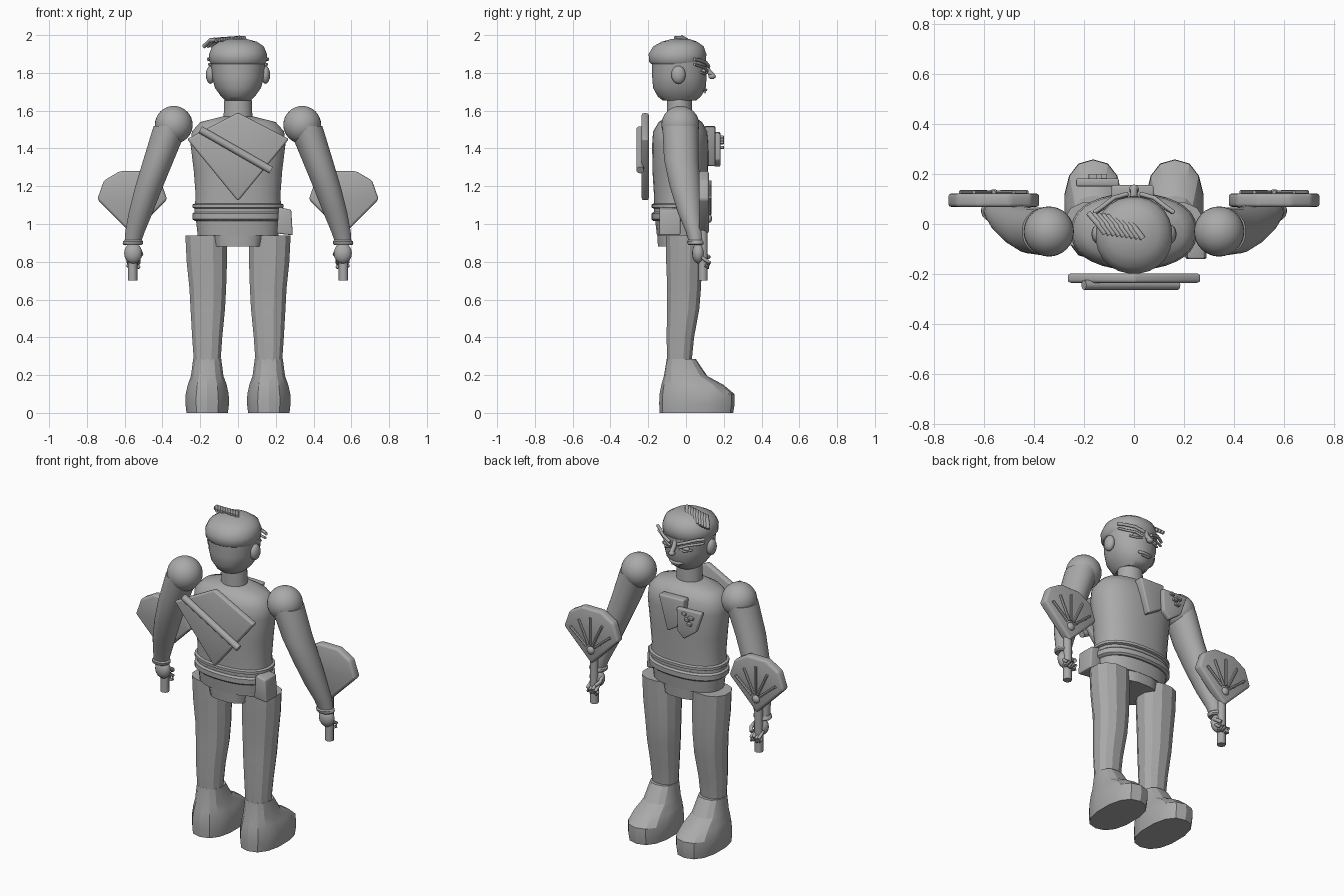
import bpy, bmesh, math
from mathutils import Vector

grey = bpy.data.materials.new("plain grey")
grey.diffuse_color = (0.4, 0.4, 0.4, 1)


def finish(name, bm, smooth=None):
    bmesh.ops.recalc_face_normals(bm, faces=bm.faces)
    me = bpy.data.meshes.new(name)
    bm.to_mesh(me)
    bm.free()
    ob = bpy.data.objects.new(name, me)
    bpy.context.collection.objects.link(ob)
    me.materials.append(grey)
    if smooth:
        bpy.ops.object.select_all(action='DESELECT')
        ob.select_set(True)
        bpy.context.view_layer.objects.active = ob
        bpy.ops.object.shade_smooth_by_angle(angle=math.radians(smooth))
    return ob


def loft(name, rings, n=24, power=2.0, smooth=40):
    """Stacked ovals: (centre x, centre y, z, half width, half depth)."""
    bm = bmesh.new()
    loops = []
    for cx, cy, z, rx, ry in rings:
        loop = []
        for i in range(n):
            a = 2 * math.pi * (i + 0.5) / n
            c, s = math.cos(a), math.sin(a)
            x = math.copysign(abs(c) ** (2 / power), c)
            y = math.copysign(abs(s) ** (2 / power), s)
            loop.append(bm.verts.new((cx + rx * x, cy + ry * y, z)))
        loops.append(loop)
    for a, b in zip(loops, loops[1:]):
        for i in range(n):
            j = (i + 1) % n
            bm.faces.new((a[i], a[j], b[j], b[i]))
    bm.faces.new(loops[0])
    bm.faces.new(loops[-1])
    return finish(name, bm, smooth)


def plate(name, pts, y0, y1, bevel=0.01):
    """Outline in x and z, thick from y0 to y1."""
    bm = bmesh.new()
    a = [bm.verts.new((x, y0, z)) for x, z in pts]
    b = [bm.verts.new((x, y1, z)) for x, z in pts]
    bm.faces.new(a)
    bm.faces.new(b)
    for i in range(len(pts)):
        j = (i + 1) % len(pts)
        bm.faces.new((a[i], a[j], b[j], b[i]))
    if bevel:
        bmesh.ops.bevel(bm, geom=bm.edges[:], offset=bevel, segments=3,
                        profile=0.5, affect='EDGES')
    return finish(name, bm, 35)


def tube(name, pts, r, n=8):
    """Round bar through the points, with closed ends."""
    pts = [Vector(p) for p in pts]
    bm = bmesh.new()
    loops = []
    for i, p in enumerate(pts):
        d = (pts[min(i + 1, len(pts) - 1)] - pts[max(i - 1, 0)]).normalized()
        u = d.cross(Vector((0, 0, 1)) if abs(d.z) < 0.9 else Vector((0, 1, 0))).normalized()
        v = d.cross(u)
        angles = [2 * math.pi * k / n for k in range(n)]
        loops.append([bm.verts.new(p + r * (u * math.cos(t) + v * math.sin(t))) for t in angles])
    for a, b in zip(loops, loops[1:]):
        for i in range(n):
            j = (i + 1) % n
            bm.faces.new((a[i], a[j], b[j], b[i]))
    bm.faces.new(loops[0])
    bm.faces.new(loops[-1])
    return finish(name, bm, 50)


def ball(name, c, r, seg=24):
    bm = bmesh.new()
    bmesh.ops.create_uvsphere(bm, u_segments=seg, v_segments=seg // 2, radius=1)
    for v in bm.verts:
        v.co = Vector((c[0] + v.co.x * r[0], c[1] + v.co.y * r[1], c[2] + v.co.z * r[2]))
    return finish(name, bm, 40)


# Torso, hips, belt and neck
loft("torso", [(0, -.03, 1.06, .232, .14), (0, -.03, 1.15, .225, .14),
               (0, -.03, 1.28, .235, .148), (0, -.03, 1.42, .252, .15),
               (0, -.03, 1.49, .245, .145), (0, -.03, 1.54, .2, .115),
               (0, -.03, 1.57, .08, .07)], 32, 2.3)
loft("hips", [(0, -.03, .94, .215, .125), (0, -.03, 1.07, .23, .14)], 24, 2.3)
loft("crotch", [(0, -.03, .88, .125, .12), (0, -.03, .96, .14, .125)], 16, 3)
for z, r in ((1.04, .024), (1.095, .013)):
    loft("belt", [(0, -.03, z - r, .23, .143), (0, -.03, z - r * .6, .242, .153),
                  (0, -.03, z + r * .6, .242, .153), (0, -.03, z + r, .23, .143)], 32, 2.3)
plate("pouch", [(.205, .95), (.29, .94), (.282, 1.075), (.215, 1.09)], -.14, -.03, .008)
loft("neck", [(0, -.035, 1.54, .078, .068), (0, -.035, 1.69, .072, .066)], 24)

# Head and cap
loft("head", [(0, -.035, 1.655, .07, .09), (0, -.035, 1.675, .09, .115),
              (0, -.035, 1.72, .122, .14), (0, -.035, 1.78, .14, .145),
              (0, -.035, 1.86, .145, .145)], 32, 2.1)
loft("cap", [(0, -.045, 1.848, .143, .142), (0, -.045, 1.86, .153, .152),
             (0, -.045, 1.90, .154, .154), (0, -.04, 1.94, .138, .135),
             (0, -.035, 1.965, .1, .095), (0, -.03, 1.98, .045, .045)], 24, 2.1)

# Crest of slanted locks
for i in range(9):
    t = i / 8
    x, y, z = -.145 + .15 * t, .002 - .02 * t, 1.962 + .012 * t
    tube("crest_lock", [(x - .035, y + .04, z - .022), (x, y, z + .012),
                        (x + .03, y - .04, z + .01)], .0115)

# Face
tube("nose_bridge", [(0, .1, 1.845), (0, .118, 1.81), (0, .142, 1.785)], .014)
ball("nose_tip", (0, .138, 1.782), (.02, .02, .015), 12)
tube("mouth", [(-.045, .09, 1.715), (-.02, .105, 1.71), (.02, .105, 1.71), (.045, .09, 1.715)], .008)
tube("lower_lip", [(-.025, .1, 1.698), (.025, .1, 1.698)], .007)
for s in (-1, 1):
    ball("ear", (s * .145, -.04, 1.79), (.025, .038, .048), 16)
    ball("eye", (s * .062, .092, 1.808), (.026, .014, .013), 12)
    tube("eyebrow", [(s * .025, .12, 1.835), (s * .08, .105, 1.855),
                     (s * .125, .07, 1.868), (s * .16, .045, 1.872)], .009)
    tube("upper_eyelid", [(s * .028, .112, 1.81), (s * .07, .1, 1.828),
                          (s * .12, .065, 1.838), (s * .155, .045, 1.846)], .007)
    tube("lower_eyelid", [(s * .03, .108, 1.803), (s * .062, .104, 1.793),
                          (s * .1, .08, 1.802)], .006)

# Back plate with a diagonal bar
plate("back_plate", [(0, 1.59), (.27, 1.45), (0, 1.12), (-.27, 1.45)], -.235, -.197, .012)
tube("back_bar", [(-.2, -.243, 1.5), (.175, -.243, 1.285)], .02, 12)

# Chest plates and badge marks
plate("chest_plate", [(.08, 1.515), (-.09, 1.52), (-.085, 1.37), (.02, 1.305)], .1, .155, .008)
plate("badge", [(-.06, 1.48), (-.235, 1.487), (-.19, 1.36), (-.11, 1.3), (-.065, 1.34)], .15, .182, .008)
for x, z, w in ((-.165, 1.445, .016), (-.14, 1.43, .014), (-.12, 1.46, .012), (-.155, 1.405, .014)):
    plate("badge_mark", [(x - w, z - .009), (x + w, z - .005),
                         (x + w, z + .009), (x - w, z + .005)], .175, .2, .002)

for s in (-1, 1):
    # Leg and boot
    loft("leg", [(s * .163, -.035, .275, .073, .067), (s * .163, -.03, .4, .082, .075),
                 (s * .16, -.015, .55, .094, .088), (s * .16, -.01, .66, .1, .092),
                 (s * .165, -.01, .8, .11, .098), (s * .168, -.01, .94, .114, .1)], 12, 2.3, 25)
    loft("boot", [(s * .163, .055, 0, .112, .195), (s * .163, .058, .05, .118, .2),
                  (s * .163, .058, .1, .116, .198), (s * .163, .033, .15, .105, .163),
                  (s * .163, -.002, .195, .088, .115), (s * .163, -.025, .285, .076, .077)], 14, 2.4, 25)

    # Arm, shoulder and bracelet
    ball("shoulder", (s * .34, -.03, 1.525), (.1, .1, .1), 32)
    loft("arm", [(s * .56, .055, .89, .042, .036), (s * .545, .045, .96, .052, .047),
                 (s * .515, .02, 1.06, .064, .064), (s * .47, -.005, 1.2, .074, .082),
                 (s * .42, -.025, 1.34, .082, .092), (s * .355, -.03, 1.52, .092, .096)], 24)
    loft("bracelet", [(s * .557, .053, .888, .046, .04), (s * .557, .053, .895, .054, .046),
                      (s * .555, .051, .908, .054, .046), (s * .555, .051, .915, .046, .04)], 20)

    # Hand with curled fingers
    ball("palm", (s * .555, .066, .845), (.048, .034, .055), 16)
    for i in range(4):
        x, z = s * (.527 + .018 * i), .815 + .006 * (i % 2)
        tube("finger", [(x, .07, z + .015), (x, .1, z - .01), (x, .125, z - .025),
                        (x, .118, z - .045), (x, .1, z - .04)], .0095)
    tube("thumb", [(s * .52, .07, .86), (s * .512, .1, .84), (s * .53, .122, .822)], .011)

    # Fan with handle and ribs
    side = [(.185, 1.13), (.15, 1.23), (.065, 1.28)]
    outline = [(0, .945)] + side + [(-x, z) for x, z in reversed(side)]
    plate("fan", [(s * .56 + x, z) for x, z in outline], .068, .122, .014)
    tube("fan_handle", [(s * .558, .09, .7), (s * .558, .09, .98)], .025, 8)
    ball("fan_pivot", (s * .56, .122, 1.03), (.024, .016, .024), 16)
    for k in range(-2, 3):
        a = math.radians(25 * k)
        tip = .2 - .012 * abs(k)
        tube("fan_rib", [(s * .56 + .035 * math.sin(a), .127, 1.03 + .035 * math.cos(a)),
                         (s * .56 + tip * math.sin(a), .127, 1.03 + tip * math.cos(a))], .008, 6)
